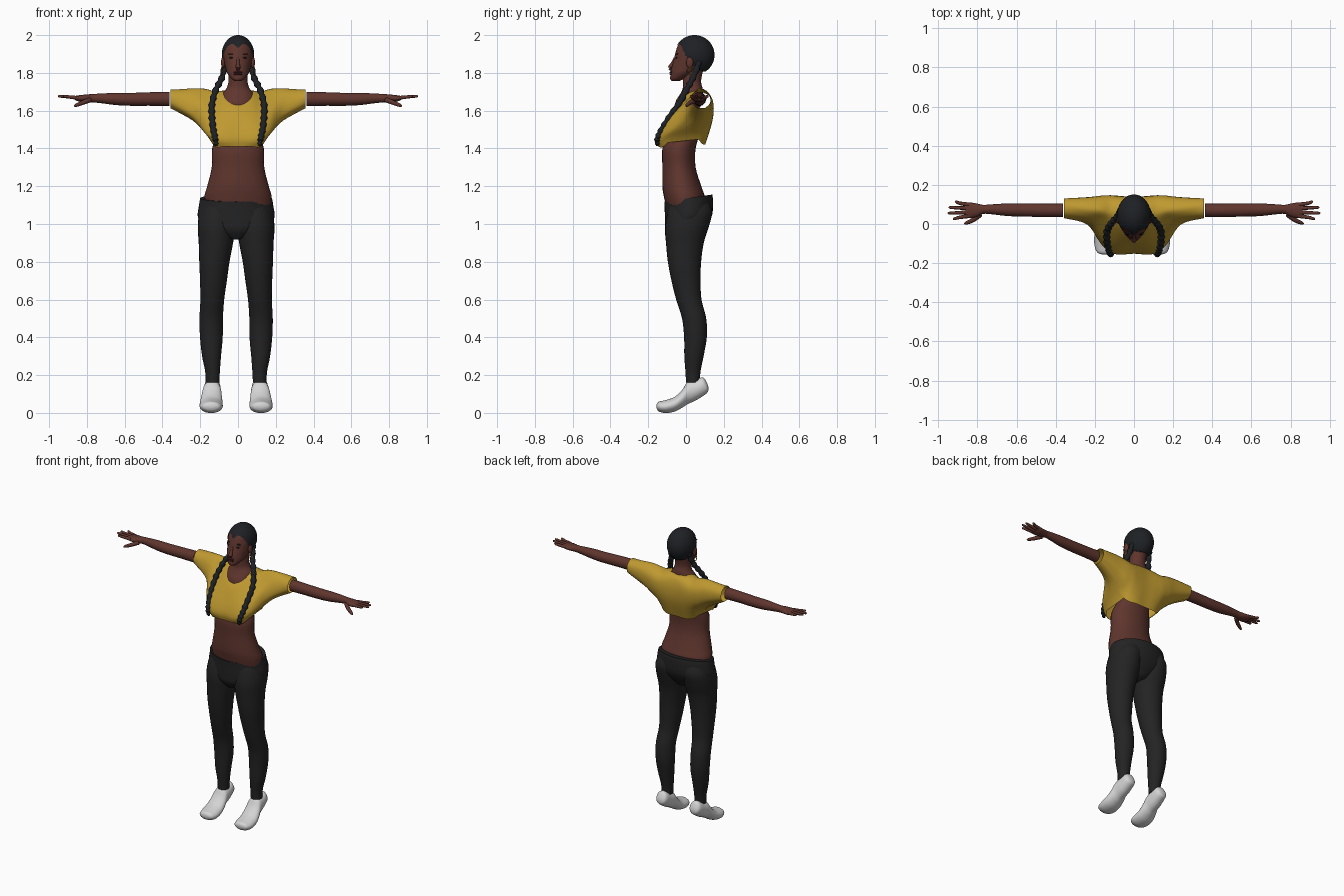
import bpy, bmesh, math
from mathutils import Vector, Matrix


def material(name, rgb):
    m = bpy.data.materials.new(name)
    m.diffuse_color = (*rgb, 1)
    return m


SKIN = material("brown skin", (0.115, 0.036, 0.027))
GOLD = material("mustard cloth", (0.52, 0.32, 0.03))
BLACK = material("black cloth", (0.017, 0.017, 0.018))
HAIR = material("black hair", (0.013, 0.015, 0.018))
WHITE = material("shoe white", (0.66, 0.66, 0.66))
LIPS = material("dark lips", (0.07, 0.016, 0.014))
METAL = material("earring gold", (0.35, 0.2, 0.04))


def spline(keys, k):
    """Smooth curve passing through tuples of any length."""
    out = []
    for i in range(len(keys) - 1):
        a, b, c, d = (keys[min(max(i + o, 0), len(keys) - 1)] for o in (-1, 0, 1, 2))
        for j in range(k):
            t = j / k
            out.append(tuple(
                q + 0.5 * t * (r - p + t * (2 * p - 5 * q + 4 * r - s + t * (3 * (q - r) + s - p)))
                for p, q, r, s in zip(a, b, c, d)))
    return out + [tuple(keys[-1])]


def finish(name, bm, mat):
    bmesh.ops.recalc_face_normals(bm, faces=bm.faces[:])
    me = bpy.data.meshes.new(name)
    bm.to_mesh(me)
    bm.free()
    me.materials.append(mat)
    ob = bpy.data.objects.new(name, me)
    bpy.context.collection.objects.link(ob)
    return ob


def skin(name, rings, mat, caps=True, skip=None):
    """Bridge rings of points into a surface; skip(center, column) leaves holes."""
    bm = bmesh.new()
    vs = [[bm.verts.new(p) for p in r] for r in rings]
    n = len(rings[0])
    for r0, r1 in zip(vs, vs[1:]):
        for j in range(n):
            quad = (r0[j], r0[(j + 1) % n], r1[(j + 1) % n], r1[j])
            mid = sum((v.co for v in quad), Vector()) / 4
            if not (skip and skip(mid, j)):
                bm.faces.new(quad)
    if caps:
        bm.faces.new(vs[0])
        bm.faces.new(vs[-1])
    return finish(name, bm, mat)


def loft(name, keys, mat, axis="Z", sx=1, dx=0, n=28, k=4, tilt=0):
    """Elliptic sections: (position, centre a, centre b, radius a, radius b)."""
    rings = []
    for p, a, b, ra, rb in spline(keys, k):
        ring = []
        for i in range(n):
            w = 2 * math.pi * i / n
            u, v = a + ra * math.cos(w), b + rb * math.sin(w)
            x, y, z = {"Z": (u, v, p + tilt * v), "X": (p, u, v), "Y": (u, p, v)}[axis]
            ring.append((sx * x + dx, y, z))
        rings.append(ring)
    return skin(name, rings, mat)


def tube(name, keys, mat, sx=1, n=10, k=5, braid=0):
    """Round tube through (x, y, z, radius) points, optionally plaited."""
    pts = spline(keys, k)
    rings = []
    for i, (x, y, z, r) in enumerate(pts):
        a, b = pts[max(i - 1, 0)], pts[min(i + 1, len(pts) - 1)]
        q = (Vector(b[:3]) - Vector(a[:3])).to_track_quat("Z", "Y")
        r *= 1 + braid * math.sin(i * math.pi / 2)
        ring = [Vector((x, y, z)) + q @ Vector((r * math.cos(w), r * math.sin(w), 0))
                for w in (2 * math.pi * j / n for j in range(n))]
        rings.append([(sx * p.x, p.y, p.z) for p in ring])
    return skin(name, rings, mat)


def ball(name, loc, rad, mat, keep=None, seg=20):
    bm = bmesh.new()
    bmesh.ops.create_uvsphere(bm, u_segments=seg, v_segments=seg * 3 // 4, radius=1,
                              matrix=Matrix.LocRotScale(Vector(loc), None, Vector(rad)))
    if keep:
        bad = [f for f in bm.faces if not keep(f.calc_center_median())]
        bmesh.ops.delete(bm, geom=bad, context="FACES")
    return finish(name, bm, mat)


# Bare torso, neck and head
loft("torso", [(1.09, 0, 0, .178, .105), (1.15, 0, -.01, .177, .108), (1.2, 0, -.022, .163, .103),
               (1.3, 0, -.037, .139, .088), (1.4, 0, -.037, .137, .088), (1.48, 0, -.01, .11, .085)], SKIN)
loft("neck", [(1.6, 0, 0, .085, .06), (1.65, 0, .02, .09, .074), (1.69, 0, .03, .082, .06),
              (1.72, 0, .035, .06, .052), (1.76, 0, .032, .05, .048), (1.83, 0, .04, .053, .055)], SKIN)
loft("head", [(1.757, 0, -.055, .018, .02), (1.77, 0, -.045, .036, .039), (1.8, 0, -.015, .058, .065),
              (1.83, 0, .012, .067, .088), (1.87, 0, .035, .077, .1), (1.91, 0, .045, .081, .1),
              (1.95, 0, .045, .072, .085), (1.98, 0, .045, .045, .05), (1.992, 0, .045, .01, .01)], SKIN)
tube("nose", [(0, -.058, 1.88, .007), (0, -.072, 1.85, .009), (0, -.083, 1.828, .013),
              (0, -.075, 1.816, .008)], SKIN)
for nm, z in (("upper_lip", 1.803), ("lower_lip", 1.793)):
    ball(nm, (0, -.078, z), (.023, .009, .006), LIPS)

# Hair cap with hairline falling from forehead to nape, and a centre peak
HAIRLINE = [(-.2, 1.958), (-.03, 1.955), (0, 1.89), (.02, 1.855), (.08, 1.81), (.3, 1.8)]


def in_hair(c):
    if abs(c.x) < .028 and c.y < 0:
        return c.z > 1.93 + abs(c.x)
    for (y0, z0), (y1, z1) in zip(HAIRLINE, HAIRLINE[1:]):
        if y0 <= c.y <= y1:
            return c.z > z0 + (z1 - z0) * (c.y - y0) / (y1 - y0)


ball("hair_cap", (0, .045, 1.895), (.086, .106, .105), HAIR, in_hair, 64)

# Cropped top: yz outlines from front hem over the shoulder to back hem
OUTLINES = [
    (0, -.145, 1.41, -.15, 1.46, -.11, 1.55, -.052, 1.635, .085, 1.7, .13, 1.66, .137, 1.55, .1, 1.42),
    (.07, -.145, 1.41, -.155, 1.455, -.11, 1.55, -.005, 1.68, .08, 1.705, .135, 1.66, .14, 1.55, .1, 1.42),
    (.12, -.12, 1.41, -.147, 1.46, -.1, 1.55, .01, 1.67, .07, 1.7, .138, 1.66, .14, 1.55, .08, 1.43),
    (.17, -.05, 1.475, -.1, 1.485, -.07, 1.57, .02, 1.67, .075, 1.715, .14, 1.66, .13, 1.55, .05, 1.485),
    (.24, .04, 1.548, .0, 1.57, .005, 1.63, .035, 1.69, .08, 1.718, .13, 1.68, .132, 1.6, .085, 1.548),
    (.357, .06, 1.613, .033, 1.64, .033, 1.68, .06, 1.708, .1, 1.708, .127, 1.68, .127, 1.64, .1, 1.613)]
stations = [(-o[0], *o[1:]) for o in OUTLINES[:0:-1]] + OUTLINES
shirt = [[(s[0], y, z) for y, z in spline(list(zip(s[1::2], s[2::2])), 4)]
         for s in spline(stations, 5)]


def shirt_hole(c, j):
    waist = j == len(shirt[0]) - 1 and abs(c.x) < .135
    collar = 12 <= j < 16 and abs(c.x) < .06
    return waist or collar


skin("cropped_top", shirt, GOLD, caps=False, skip=shirt_hole)

# Trouser hips, with the waistband lower at the front
loft("trouser_hips", [(1.135, 0, .012, .19, .127), (1.1, 0, .015, .196, .128), (1.03, 0, .014, .202, .125),
                      (.98, 0, .005, .16, .11), (.93, 0, 0, .05, .075)], BLACK, dx=-.01, tilt=.15, n=40)

for s, side in ((1, "left"), (-1, "right")):
    # Trouser legs
    loft(side + "_trouser_leg",
         [(.16, .125, .036, .036, .036), (.22, .125, .037, .039, .04), (.3, .13, .042, .05, .051),
          (.4, .131, .05, .06, .06), (.5, .132, .043, .062, .064), (.6, .126, .015, .063, .067),
          (.7, .12, 0, .071, .077), (.8, .115, -.008, .08, .088), (.9, .107, -.006, .091, .1),
          (.98, .104, .004, .099, .115), (1.06, .1, .02, .095, .118), (1.12, .09, .02, .08, .1)],
         BLACK, sx=s, dx=-.01)
    # Shoes pointing down at the toe
    loft(side + "_shoe",
         [(-.156, .132, .036, .02, .01), (-.145, .132, .034, .046, .025), (-.11, .132, .033, .06, .034),
          (-.06, .132, .046, .061, .039), (-.02, .13, .075, .056, .047), (.01, .128, .107, .05, .06),
          (.05, .127, .121, .046, .056), (.09, .126, .138, .041, .049), (.111, .126, .132, .03, .027),
          (.118, .126, .128, .012, .01)], WHITE, "Y", sx=s, dx=-.01)
    # Arms with palm
    loft(side + "_arm",
         [(.363, .07, 1.662, .035, .038), (.45, .07, 1.662, .034, .036), (.57, .072, 1.66, .034, .034),
          (.65, .073, 1.662, .032, .032), (.72, .075, 1.665, .026, .026), (.77, .075, 1.666, .023, .022),
          (.8, .071, 1.665, .033, .021), (.84, .07, 1.665, .04, .017), (.862, .07, 1.667, .035, .011)],
         SKIN, "X", sx=s)
    # Fingers and thumb
    for i, tip in enumerate((.925, .95, .945, .915)):
        o = i - 1.5
        tube(f"{side}_finger_{i + 1}",
             [(.84, .07 + o * .019, 1.667, .011), (.89, .07 + o * .024, 1.672, .009),
              (tip - .006, .07 + o * .029, 1.676, .007), (tip, .07 + o * .03, 1.676, .003)], SKIN, sx=s, k=3)
    tube(side + "_thumb", [(.785, .05, 1.657, .014), (.82, .022, 1.643, .012), (.855, .006, 1.629, .009),
                           (.867, .002, 1.624, .004)], SKIN, sx=s, k=3)
    # Eyes, brows, ears and earrings
    ball(side + "_eye", (s * .033, -.05, 1.88), (.013, .006, .005), HAIR)
    ball(side + "_brow", (s * .034, -.047, 1.9), (.018, .006, .004), HAIR)
    ball(side + "_ear", (s * .079, .02, 1.855), (.011, .019, .03), SKIN)
    hoop = [(.085, .02 + .014 * math.cos(t * math.pi / 6), 1.808 + .018 * math.sin(t * math.pi / 6), .003)
            for t in range(13)]
    tube(side + "_earring", hoop, METAL, sx=s, n=6, k=2)
    # Long braids falling over the chest
    tube(side + "_braid",
         [(.07, .07, 1.86, .014), (.083, .04, 1.78, .016), (.115, .005, 1.715, .016),
          (.137, -.035, 1.64, .016), (.138, -.085, 1.57, .016), (.13, -.128, 1.5, .016),
          (.12, -.152, 1.45, .015), (.115, -.15, 1.415, .009)], HAIR, sx=s, k=8, braid=.2)

# Smooth shading with sharp rims
for ob in bpy.data.objects:
    ob.select_set(True)
    bpy.context.view_layer.objects.active = ob
bpy.ops.object.shade_smooth_by_angle(angle=math.radians(50))
